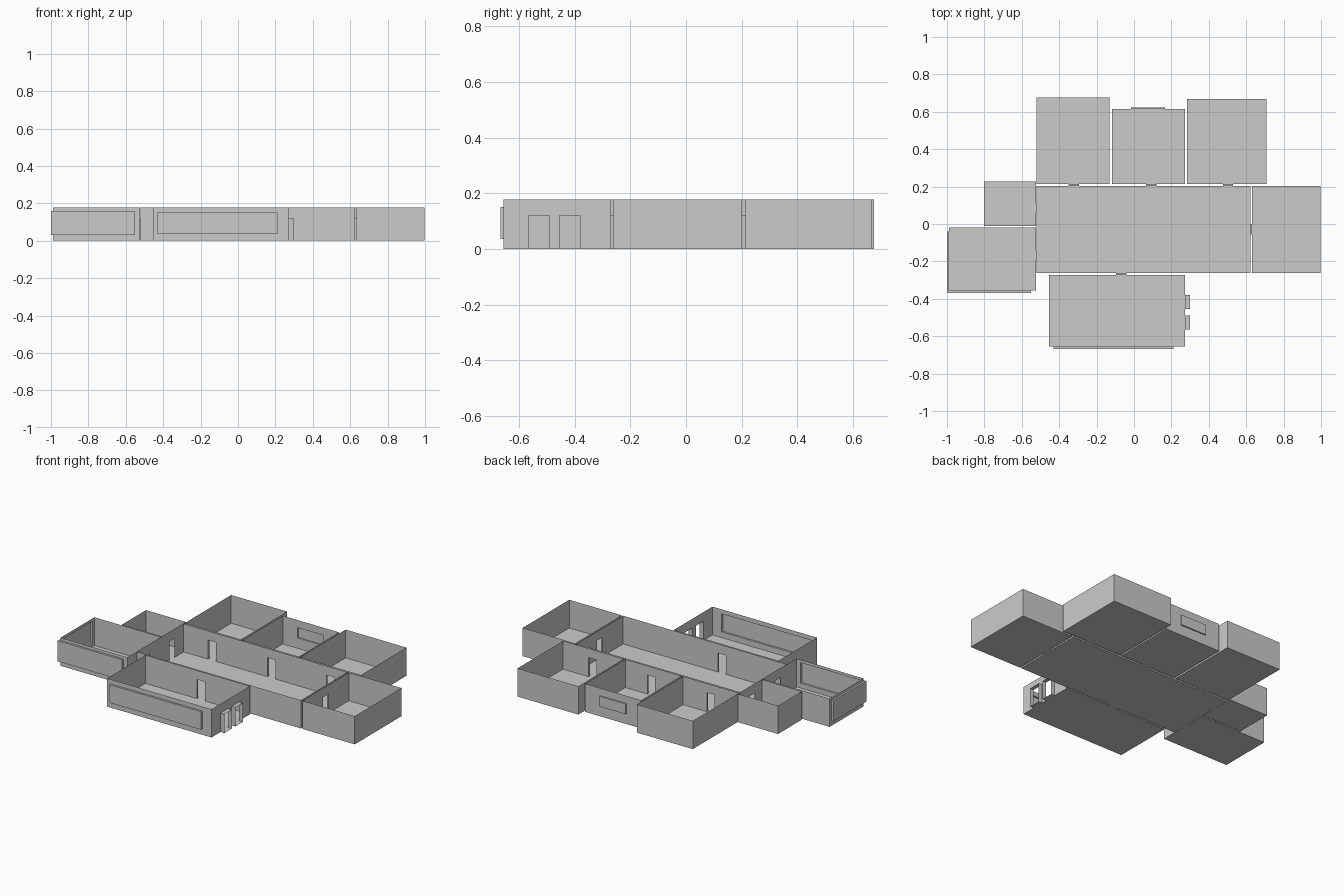
import bpy, bmesh
from mathutils import Vector

if "Cube" in bpy.data.objects:
    bpy.data.objects.remove(bpy.data.objects["Cube"])

H = 0.178       # wall height
D = 0.12        # door height


def finish(name, bm):
    bmesh.ops.remove_doubles(bm, verts=bm.verts, dist=0.0005)
    me = bpy.data.meshes.new(name)
    bm.to_mesh(me)
    bm.free()
    ob = bpy.data.objects.new(name, me)
    bpy.context.collection.objects.link(ob)
    return ob


def quad(bm, *pts):
    bm.faces.new([bm.verts.new(p) for p in pts])


def wall(bm, side, x0, x1, y0, y1, openings):
    """Thin wall split round its openings: (start, end, z0, z1, depth, glazed)."""
    along_x = side in "fb"
    lo, hi = (x0, x1) if along_x else (y0, y1)
    base = {"f": y0, "b": y1, "l": x0, "r": x1}[side]
    sign = 1 if side in "br" else -1
    flip = side in "bl"

    def p(t, z, d=0):
        q = base + sign * d
        return Vector((t, q, z) if along_x else (q, t, z))

    def face(*pts):
        quad(bm, *(reversed(pts) if flip else pts))

    ts = sorted({lo, hi, *[v for o in openings for v in o[:2]]})
    zs = sorted({0, H, *[v for o in openings for v in o[2:4]]})
    for a, b in zip(ts, ts[1:]):
        for c, d in zip(zs, zs[1:]):
            t, z = (a + b) / 2, (c + d) / 2
            if not any(o[0] < t < o[1] and o[2] < z < o[3] for o in openings):
                face(p(a, c), p(b, c), p(b, d), p(a, d))
    # reveals pushed outwards, closed by a pane when glazed
    for a, b, c, d, dep, glazed in openings:
        if dep:
            ring = [(a, c), (b, c), (b, d), (a, d)]
            for (t, z), (u, w) in zip(ring, ring[1:] + ring[:1]):
                face(p(t, z), p(u, w), p(u, w, dep), p(t, z, dep))
            if glazed:
                face(*[p(t, z, dep) for t, z in ring])


def room(name, x0, x1, y0, y1, **sides):
    bm = bmesh.new()
    quad(bm, (x0, y0, 0), (x1, y0, 0), (x1, y1, 0), (x0, y1, 0))
    for s in "frbl":
        wall(bm, s, x0, x1, y0, y1, sides.get(s, []))
    finish(name, bm)


def door(a, b, depth=0):
    return (a, b, 0, D, depth, False)


def window(a, b, z0, z1, depth):
    return (a, b, z0, z1, depth, True)


# Central hall, its door reveals reach the neighbouring rooms
room("hall", -0.52, 0.622, -0.262, 0.202,
     b=[door(-0.35, -0.295, 0.012), door(0.065, 0.12, 0.012), door(0.475, 0.53, 0.012)],
     f=[door(-0.095, -0.04, 0.01)],
     l=[door(-0.195, -0.14, 0.003), door(0.058, 0.112, 0.003)],
     r=[door(-0.055, 0.0, 0.01)])

# Back rooms
room("back_left_room", -0.52, -0.13, 0.214, 0.675, f=[door(-0.35, -0.295)])
room("back_middle_room", -0.118, 0.274, 0.214, 0.615, f=[door(0.065, 0.12)],
     b=[window(-0.015, 0.167, 0.065, 0.13, 0.008)])
room("back_right_room", 0.284, 0.708, 0.214, 0.667, f=[door(0.475, 0.53)])

# Side rooms
room("right_room", 0.632, 0.998, -0.262, 0.202, l=[door(-0.055, 0.0)])
room("left_back_room", -0.802, -0.523, -0.01, 0.228, r=[door(0.058, 0.112)])

# Front room with long window and two entrance doorways
room("front_room", -0.455, 0.274, -0.655, -0.272, b=[door(-0.095, -0.04)],
     f=[window(-0.43, 0.21, 0.036, 0.15, 0.012)],
     r=[door(-0.565, -0.49, 0.026), door(-0.455, -0.38, 0.026)])

# Left front room with window band wrapping the corner
Z0, Z1 = 0.03, 0.16
room("left_front_room", -0.988, -0.523, -0.356, -0.02, r=[door(-0.195, -0.14)],
     f=[(-0.988, -0.55, Z0, Z1, 0, False)], l=[(-0.356, -0.04, Z0, Z1, 0, False)])

# Corner window bay
bm = bmesh.new()
inner = [(-0.988, -0.04), (-0.988, -0.356), (-0.55, -0.356)]
outer = [(-1.0, -0.04), (-1.0, -0.368), (-0.55, -0.368)]
for i in (0, 1):
    a, b, c, d = inner[i], inner[i + 1], outer[i + 1], outer[i]
    quad(bm, (*d, Z0), (*c, Z0), (*c, Z1), (*d, Z1))
    quad(bm, (*d, Z1), (*c, Z1), (*b, Z1), (*a, Z1))
    quad(bm, (*a, Z0), (*b, Z0), (*c, Z0), (*d, Z0))
for i in (0, 2):
    a, d = inner[i], outer[i]
    quad(bm, (*a, Z0), (*d, Z0), (*d, Z1), (*a, Z1))
bmesh.ops.recalc_face_normals(bm, faces=bm.faces)
finish("corner_window", bm)
